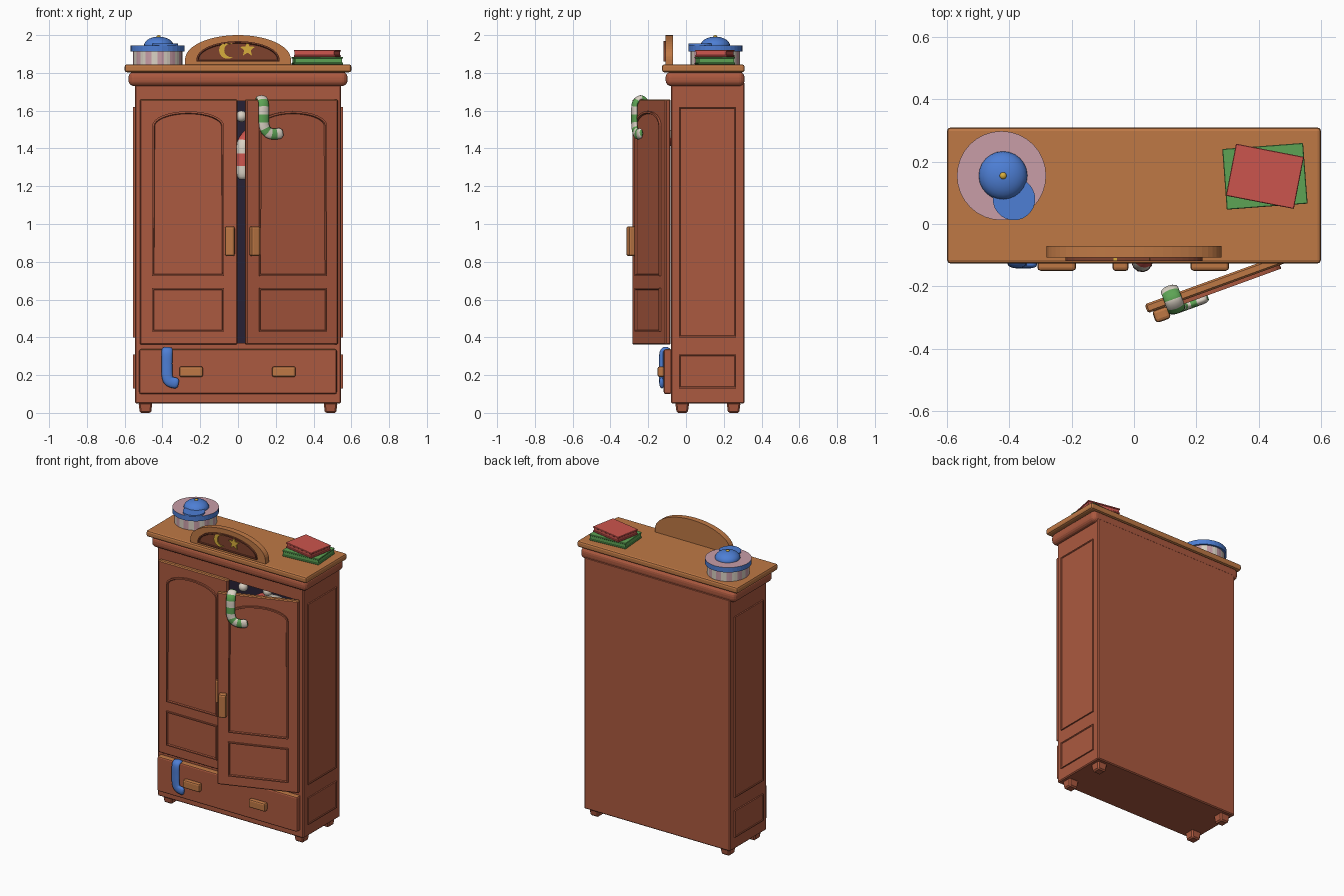
import bpy, bmesh, math
from math import sin, cos, pi, radians
from mathutils import Vector, Matrix

if "Cube" in bpy.data.objects:
    bpy.data.objects.remove(bpy.data.objects["Cube"])


def mat(name, rgb):
    m = bpy.data.materials.new(name)
    m.diffuse_color = (*rgb, 1)
    m.use_nodes = True
    m.node_tree.nodes["Principled BSDF"].inputs["Base Color"].default_value = m.diffuse_color
    return m


WOOD = mat("red_brown_wood", (.41, .100, .050))
TRIM = mat("orange_wood", (.52, .190, .060))
DARK = mat("dark_wood", (.21, .055, .027))
INSIDE = mat("dark_interior", (.02, .015, .035))
BLUE = mat("blue", (.075, .21, .66))
GREEN = mat("green", (.11, .37, .09))
CREAM = mat("cream", (.70, .64, .55))
RED = mat("red", (.60, .090, .075))
PINK = mat("pink", (.58, .34, .39))
YELLOW = mat("yellow", (.68, .42, .045))


def finish(name, bm, mats, smooth=False, M=None):
    bmesh.ops.recalc_face_normals(bm, faces=bm.faces[:])
    me = bpy.data.meshes.new(name)
    for f in bm.faces:
        f.smooth = smooth
    bm.to_mesh(me)
    bm.free()
    for m in mats:
        me.materials.append(m)
    ob = bpy.data.objects.new(name, me)
    bpy.context.collection.objects.link(ob)
    if M:
        ob.matrix_world = M
    return ob


def box(name, lo, hi, mats, bevel=0, seg=1, M=None, taper=1, top_rule=False):
    bm = bmesh.new()
    bmesh.ops.create_cube(bm, size=1)
    for v in bm.verts:
        k = taper if v.co.z < 0 else 1
        for i in range(3):
            v.co[i] = (lo[i] + hi[i]) / 2 + v.co[i] * (hi[i] - lo[i]) * (k if i < 2 else 1)
    if bevel:
        bmesh.ops.bevel(bm, geom=bm.edges[:], offset=bevel, segments=seg, affect='EDGES', profile=.5)
    bm.normal_update()
    if top_rule:  # upward faces take the second material
        for f in bm.faces:
            f.material_index = int(f.normal.z > .5)
    return finish(name, bm, mats, M=M)


def prism(name, outline, y0, y1, mats, rim=0, floor=0, M=None):
    """Outline in x, z pushed from y0 to the front y1; optional raised rim round a sunk floor."""
    bm = bmesh.new()
    a = [bm.verts.new((x, y0, z)) for x, z in outline]
    b = [bm.verts.new((x, y1, z)) for x, z in outline]
    bm.faces.new(a)
    front = bm.faces.new(b)
    n = len(a)
    for i in range(n):
        bm.faces.new((a[i], a[(i + 1) % n], b[(i + 1) % n], b[i]))
    bmesh.ops.recalc_face_normals(bm, faces=bm.faces[:])
    if rim:
        bmesh.ops.inset_region(bm, faces=[front], thickness=rim)
        r = bmesh.ops.inset_region(bm, faces=[front], thickness=.004)
        for v in front.verts:
            v.co.y = floor
    return finish(name, bm, mats, M=M)


def rect(x0, x1, z0, z1):
    return [(x0, z0), (x1, z0), (x1, z1), (x0, z1)]


def arch(cx, rx, z0, zs, zt, n=16):
    return [(cx - rx, z0), (cx + rx, z0)] + [
        (cx + rx * cos(pi * i / n), zs + (zt - zs) * sin(pi * i / n)) for i in range(n + 1)]


def tube(name, pts, w, th, mats, band=0, M=None, sides=12):
    """Flattened tube on a smooth path, with stripes every `band` rings."""
    p = [Vector(q) for q in pts]
    p = [2 * p[0] - p[1]] + p + [2 * p[-1] - p[-2]]
    path = []
    for i in range(1, len(p) - 2):
        for k in range(6):
            t = k / 6
            path.append(.5 * (2 * p[i] + (p[i + 1] - p[i - 1]) * t
                        + (2 * p[i - 1] - 5 * p[i] + 4 * p[i + 1] - p[i + 2]) * t * t
                        + (3 * p[i] - p[i - 1] - 3 * p[i + 1] + p[i + 2]) * t ** 3))
    path.append(p[-2])
    bm, rings, nrm, last = bmesh.new(), [], Vector((1, 0, 0)), len(path) - 1
    for i, c in enumerate(path):
        t = (path[min(i + 1, last)] - path[max(i - 1, 0)]).normalized()
        nrm = (nrm - t * nrm.dot(t)).normalized()
        bi = t.cross(nrm)
        s = (1, .9, .6)[max(0, i - last + 2)]  # rounded toe
        rings.append([bm.verts.new(c + nrm * w * s * cos(2 * pi * k / sides)
                                   + bi * th * s * sin(2 * pi * k / sides)) for k in range(sides)])
    for i in range(last):
        for k in range(sides):
            j = (k + 1) % sides
            f = bm.faces.new((rings[i][k], rings[i][j], rings[i + 1][j], rings[i + 1][k]))
            f.material_index = (i // band) % 2 if band else 0
    bm.faces.new(rings[0])
    bm.faces.new(rings[-1])
    return finish(name, bm, mats, True, M)


def cyl(name, c, r, z0, z1, mats, n=32, rule=None):
    bm = bmesh.new()
    bmesh.ops.create_cone(bm, cap_ends=True, segments=n, radius1=r, radius2=r, depth=z1 - z0)
    bm.normal_update()
    if rule:
        for f in bm.faces:
            f.material_index = rule(f)
    bmesh.ops.translate(bm, verts=bm.verts[:], vec=(c[0], c[1], (z0 + z1) / 2))
    return finish(name, bm, mats)


def ball(name, c, r, mats, sz=1):
    bm = bmesh.new()
    bmesh.ops.create_uvsphere(bm, u_segments=24, v_segments=14, radius=r)
    for v in bm.verts:
        v.co = Vector((v.co.x, v.co.y, v.co.z * sz)) + Vector(c)
    return finish(name, bm, mats, True)


# Hollow carcass with dark interior
bm = bmesh.new()
bmesh.ops.create_cube(bm, size=1)
for v in bm.verts:
    v.co = (v.co.x * 1.092, .115 + v.co.y * .39, .9 + v.co.z * 1.7)
bmesh.ops.bevel(bm, geom=bm.edges[:], offset=.006, segments=1, affect='EDGES')
bm.normal_update()
front = min(bm.faces, key=lambda f: f.calc_center_median().y)
bmesh.ops.inset_region(bm, faces=[front], thickness=.02)
for v in front.verts:
    v.co.x = math.copysign(.505, v.co.x)
    v.co.z = 1.65 if v.co.z > .9 else .37
r = bmesh.ops.extrude_face_region(bm, geom=[front])
if front.is_valid:
    bmesh.ops.delete(bm, geom=[front], context='FACES_ONLY')
for v in r["geom"]:
    if isinstance(v, bmesh.types.BMVert):
        v.co.y = .285
for f in bm.faces:
    c = f.calc_center_median()
    f.material_index = int(abs(c.x) < .51 and .365 < c.z < 1.655 and -.075 < c.y < .29)
finish("carcass", bm, [WOOD, INSIDE])

# Feet, cornice, top
for x in (-.49, .49):
    for y in (-.02, .252):
        box("foot", (x - .037, y - .037, 0), (x + .037, y + .037, .055), [WOOD], .008, taper=.8)
box("cornice", (-.58, -.108, 1.73), (.58, .31, 1.806), [WOOD], .03, 4)
box("top_board", (-.6, -.127, 1.803), (.6, .31, 1.845), [TRIM], .012, 2)

# Side panels
for s in (-1, 1):
    M = Matrix.Translation((s * .546, 0, 0)) @ Matrix.Rotation(s * pi / 2, 4, 'Z')
    for z0, z1 in ((.40, 1.62), (.13, .31)):
        a, b = sorted((s * -.038, s * .265))
        prism("side_panel", rect(a, b, z0, z1), .002, -.009, [WOOD], .009, -.005, M)

# Doors: left closed, right ajar
for side, s, ang in (("left", 1, 0), ("right", -1, 20)):
    M = Matrix.Translation((-s * .52, -.081, 0)) @ Matrix.Rotation(radians(ang), 4, 'Z')
    a, b = sorted((0, s * .517))
    box(side + "_door", (a, -.03, .362), (b, 0, 1.66), [WOOD, TRIM], .006, M=M, top_rule=True)
    cx = s * .256
    prism(side + "_door_arch_panel", arch(cx, .19, .725, 1.52, 1.597), -.028, -.042, [WOOD], .010, -.032, M)
    prism(side + "_door_low_panel", rect(cx - .19, cx + .19, .43, .66), -.028, -.042, [WOOD], .010, -.032, M)
    hx = s * .477
    box(side + "_door_handle", (hx - .026, -.070, .83), (hx + .026, -.028, .988), [TRIM], .011, 2, M)
door_m = M

# Drawer
box("drawer", (-.523, -.118, .10), (.523, -.075, .337), [WOOD, TRIM], .01, 2, top_rule=True)
for x in (-.248, .243):
    box("drawer_handle", (x - .062, -.15, .19), (x + .062, -.116, .246), [TRIM], .01, 2)

# Pediment with moon and star
prism("pediment", [(-.28, 1.84), (.28, 1.84)] + arch(0, .28, 1.84, 1.872, 2.0, 28)[2:], -.07, -.108, [TRIM], .006, -.108)
prism("pediment_panel", arch(0, .22, 1.86, 1.872, 1.968, 24), -.105, -.118, [DARK], .008, -.11)
moon = [(-.055 + .045 * cos(radians(a)), 1.92 + .045 * sin(radians(a))) for a in range(50, 311, 13)]
moon += [(-.037 + .036 * cos(radians(a)), 1.92 + .036 * sin(radians(a))) for a in range(276, 80, -12)]
prism("moon", moon, -.109, -.117, [YELLOW])
star = [(.05 + (.042, .018)[i % 2] * sin(pi * i / 5), 1.925 + (.042, .018)[i % 2] * cos(pi * i / 5)) for i in range(10)]
prism("star", star, -.109, -.117, [YELLOW])

# Striped hat box and cap
C = (-.425, .155)


def stripes(f):
    c = f.calc_center_median()
    return int((math.atan2(c.y, c.x) + pi) / (2 * pi) * 24) % 2


cyl("hat_box", C, .13, 1.844, 1.92, [PINK, CREAM], 48, stripes)
cyl("hat_box_lid", C, .143, 1.912, 1.945, [BLUE, PINK], 32, lambda f: int(f.normal.z > .5))
ball("cap_dome", (-.42, .155, 1.945), .078, [BLUE], .6)
cyl("cap_brim", (-.385, .08), .068, 1.944, 1.956, [BLUE], 28)
ball("cap_button", (-.42, .155, 1.991), .011, [YELLOW], .8)

# Books: two covers and a page block
for name, m, w, d, z, h, a in (("green_book", GREEN, .13, .0975, 1.845, .04, 4.3),
                               ("red_book", RED, .111, .085, 1.885, .036, -11)):
    M = Matrix.Translation((.42, .153, z)) @ Matrix.Rotation(radians(a), 4, 'Z')
    box(name + "_pages", (-w + .004, -d + .005, .006), (w - .005, d - .005, h - .006), [m], M=M)
    for z0 in (0, h - .009):
        box(name + "_cover", (-w, -d, z0), (w, d, z0 + .009), [m], .002, M=M)

# Socks
tube("striped_sock", [(-.426, .016, 1.60), (-.426, .014, 1.645), (-.426, -.015, 1.668), (-.426, -.046, 1.64),
                      (-.426, -.05, 1.58), (-.424, -.05, 1.52), (-.405, -.05, 1.487), (-.37, -.05, 1.476),
                      (-.32, -.05, 1.482)], .029, .014, [GREEN, CREAM], 4, door_m)
tube("blue_sock", [(-.375, -.085, .32), (-.375, -.105, .337), (-.376, -.127, .32), (-.377, -.129, .25),
                   (-.374, -.129, .19), (-.358, -.129, .165), (-.315, -.129, .155)], .029, .013, [BLUE])

# Striped clothes inside, one sleeve showing through the gap
tube("hanging_shirt", [(.20, .1, .95), (.20, .1, 1.15), (.20, .1, 1.35), (.20, .09, 1.52)], .13, .07, [CREAM, RED], 3)
tube("shirt_sleeve", [(.14, .08, 1.51), (.07, -.04, 1.48), (.03, -.11, 1.43), (.026, -.12, 1.34),
                      (.026, -.12, 1.235)], .034, .034, [RED, CREAM], 4)
for c in ((.19, .045, 1.58), (.018, .03, 1.57)):
    ball("pompom", c, .03, [CREAM])
